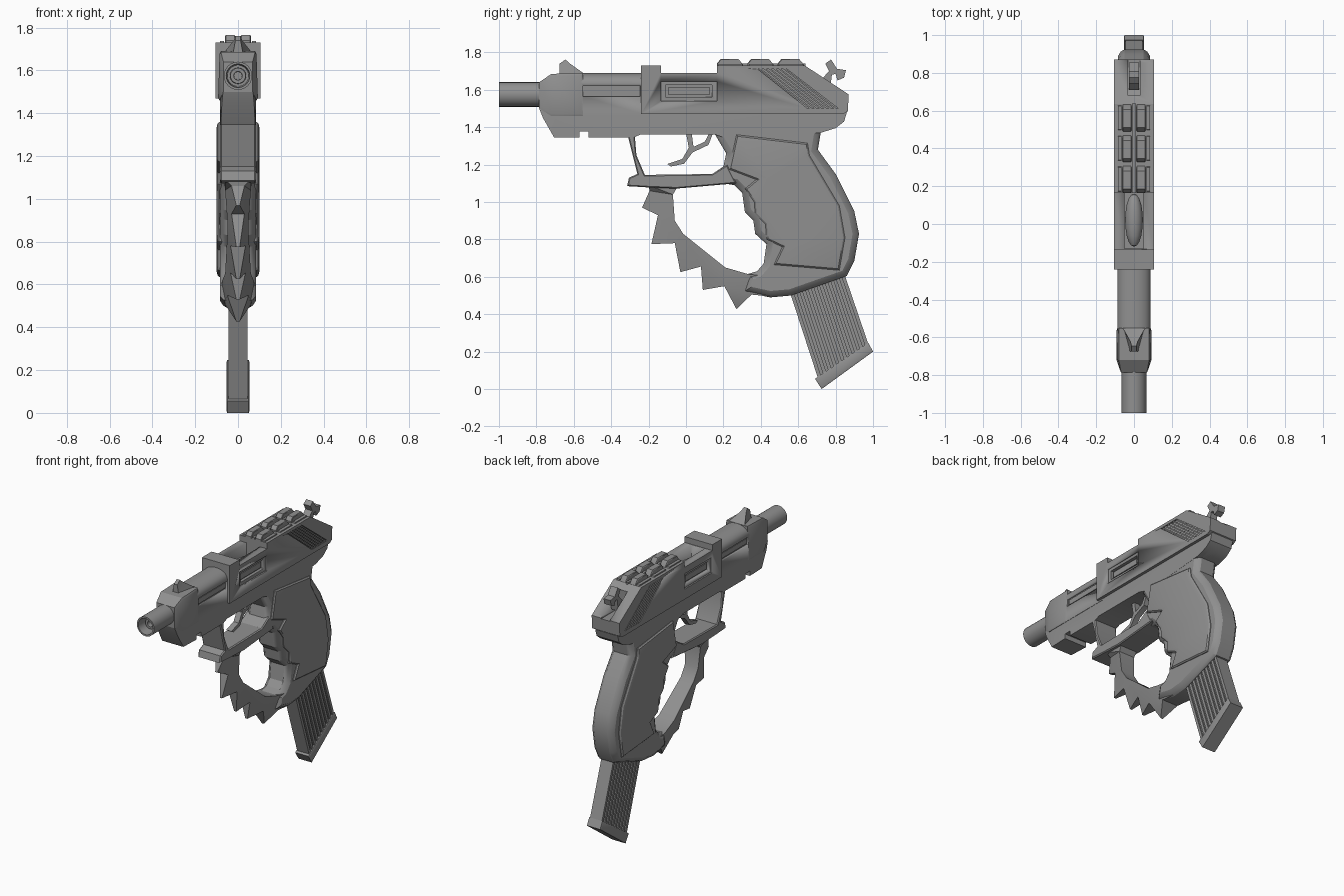
import bpy, bmesh, math
from mathutils import Vector

steel = bpy.data.materials.new("gunmetal_grey")
steel.diffuse_color = (0.28, 0.28, 0.28, 1)


def finish(name, bm, smooth=True):
    bmesh.ops.recalc_face_normals(bm, faces=bm.faces)
    me = bpy.data.meshes.new(name)
    bm.to_mesh(me)
    bm.free()
    me.materials.append(steel)
    ob = bpy.data.objects.new(name, me)
    bpy.context.collection.objects.link(ob)
    if smooth:
        bpy.ops.object.select_all(action='DESELECT')
        ob.select_set(True)
        bpy.context.view_layer.objects.active = ob
        bpy.ops.object.shade_smooth_by_angle(angle=math.radians(30))
    return ob


def prism(name, pts, w=0.1, cx=0.0, insets=()):
    """Side profile (y, z[, half width]) extruded across x; insets round the two sides."""
    bm = bmesh.new()
    sides = []
    for s in (-1, 1):
        sides.append([bm.verts.new((cx + s * (p[2] if len(p) > 2 else w), p[0], p[1])) for p in pts])
    a, b = sides
    caps = [bm.faces.new(a), bm.faces.new(b[::-1])]
    for i in range(len(pts)):
        j = (i + 1) % len(pts)
        bm.faces.new((a[j], a[i], b[i], b[j]))
    bmesh.ops.recalc_face_normals(bm, faces=bm.faces)
    for t, d in insets:
        bmesh.ops.inset_region(bm, faces=caps, thickness=t, depth=d, use_even_offset=True)
    bmesh.ops.triangulate(bm, faces=[f for f in bm.faces if len(f.verts) > 4])
    return finish(name, bm)


def rect(y0, y1, z0, z1):
    return [(y0, z0), (y1, z0), (y1, z1), (y0, z1)]


def cut(target, pts, w, cx=0.0):
    """Subtract a prism and bake the result."""
    cutter = prism("cutter", pts, w, cx)
    cutter.hide_render = True
    m = target.modifiers.new("cut", 'BOOLEAN')
    m.operation, m.object, m.solver = 'DIFFERENCE', cutter, 'EXACT'
    dg = bpy.context.evaluated_depsgraph_get()
    me = bpy.data.meshes.new_from_object(target.evaluated_get(dg))
    target.modifiers.clear()
    target.data = me
    bpy.data.objects.remove(cutter)


def recess(target, pts, face_x, depth):
    """Shallow pocket on both sides."""
    for s in (-1, 1):
        cut(target, pts, 0.1, s * (face_x - depth + 0.1))


def lathe(name, prof, z, n=24):
    """Revolve (radius, y) about a line along y."""
    bm = bmesh.new()
    rings = [[bm.verts.new((r * math.cos(2 * math.pi * k / n), y, z + r * math.sin(2 * math.pi * k / n)))
              for k in range(n)] for r, y in prof]
    for a, b in zip(rings, rings[1:]):
        for k in range(n):
            bm.faces.new((a[k], a[(k + 1) % n], b[(k + 1) % n], b[k]))
    bm.faces.new(rings[0])
    bm.faces.new(rings[-1])
    return finish(name, bm)


# hollow barrel
lathe("barrel", [(0.066, -0.7), (0.066, -1), (0.055, -1), (0.05, -0.9), (0.038, -0.9),
                 (0.036, -0.95), (0.02, -0.95), (0.018, -0.86)], 1.575)

# nose block, tapering to the muzzle
prism("nose_block", [(-0.785, 1.5, 0.068), (-0.785, 1.64, 0.068), (-0.72, 1.685, 0.08), (-0.55, 1.69, 0.08),
                     (-0.55, 1.46, 0.087), (-0.72, 1.46, 0.087)], insets=[(0.012, 0.006)])

# rounded top cover, extruded along y
bm = bmesh.new()
sec = [(0.087, 1.46)] + [(0.087 * math.cos(math.pi * k / 12), 1.635 + 0.055 * math.sin(math.pi * k / 12))
                         for k in range(13)] + [(-0.087, 1.46)]
f = bm.faces.new([bm.verts.new((x, -0.56, z)) for x, z in sec])
ext = bmesh.ops.extrude_face_region(bm, geom=[f])
bmesh.ops.translate(bm, vec=(0, 0.36, 0), verts=[v for v in ext["geom"] if isinstance(v, bmesh.types.BMVert)])
cover = finish("top_cover", bm)
recess(cover, rect(-0.55, -0.245, 1.565, 1.62), 0.087, 0.014)
prism("cover_slot_bar", rect(-0.54, -0.25, 1.575, 1.61), 0.079)

# lower frame with accessory notch
prism("frame", [(-0.785, 1.5, 0.07), (-0.765, 1.45, 0.075), (-0.705, 1.345, 0.08), (-0.57, 1.345), (-0.57, 1.378),
                (-0.52, 1.378), (-0.52, 1.345), (-0.28, 1.345), (-0.24, 1.362), (0.15, 1.362), (0.25, 1.33),
                (0.72, 1.37), (0.8, 1.395), (0.845, 1.43), (0.86, 1.48), (-0.7, 1.48)], 0.085)

# slide with port, side windows, hammer slot and serration pockets
slide = prism("slide", [(-0.24, 1.47), (-0.24, 1.73), (-0.135, 1.73), (-0.135, 1.69), (0.165, 1.69), (0.165, 1.73),
                        (0.635, 1.73), (0.855, 1.585), (0.87, 1.575), (0.865, 1.485), (0.84, 1.47)], 0.105)
cut(slide, rect(-0.13, 0.165, 1.54, 1.8), 0.05)
cut(slide, rect(0.68, 0.95, 1.57, 1.8), 0.033)
recess(slide, rect(-0.135, 0.165, 1.54, 1.645), 0.105, 0.01)
recess(slide, rect(-0.11, 0.14, 1.562, 1.625), 0.105, 0.03)
recess(slide, [(0.385, 1.71), (0.54, 1.71), (0.815, 1.5), (0.65, 1.5)], 0.105, 0.012)
prism("window_plate", rect(-0.097, 0.127, 1.574, 1.613), 0.01, 0.077)
prism("window_plate_left", rect(-0.097, 0.127, 1.574, 1.613), 0.01, -0.077)
for i in range(6):
    y = 0.392 + 0.026 * i
    prism("slide_serration", [(y, 1.71), (y + 0.013, 1.71), (y + 0.283, 1.5), (y + 0.268, 1.5)], 0.104)

# rounded chamber visible in the port
lathe("chamber", [(0.045 * math.sin(math.pi * k / 10) + 0.002, 0.02 - 0.14 * math.cos(math.pi * k / 10))
                  for k in range(11)], 1.6)

# sighting ribs on the slide
for s in (-1, 1):
    for y in (0.165, 0.328, 0.49):
        prism("sight_hump", [(y, 1.7), (y, 1.74), (y + 0.02, 1.765), (y + 0.115, 1.765), (y + 0.14, 1.735),
                             (y + 0.15, 1.7)], 0.02, s * 0.037, [(0.004, 0.003)])
        prism("outer_hump", [(y, 1.7), (y + 0.01, 1.738), (y + 0.135, 1.738), (y + 0.15, 1.7)], 0.01, s * 0.075)
prism("centre_rib", rect(0.165, 0.64, 1.7, 1.74), 0.008)

# front sight
prism("front_sight", [(-0.675, 1.67, 0.025), (-0.675, 1.74, 0.012), (-0.645, 1.762, 0.012), (-0.62, 1.74, 0.02),
                      (-0.55, 1.69, 0.06), (-0.55, 1.67, 0.06)])

# hammer
prism("hammer", [(0.71, 1.64), (0.765, 1.70), (0.745, 1.74), (0.775, 1.762), (0.808, 1.712), (0.855, 1.705),
                 (0.845, 1.665), (0.81, 1.65), (0.80, 1.685), (0.78, 1.68), (0.77, 1.6), (0.71, 1.6)], 0.026)

# grip body with rounded edges and finger grooves
prism("grip", [(0.15, 1.37), (0.215, 1.26), (0.2, 1.19), (0.14, 1.15), (0.2, 1.1), (0.26, 1.09), (0.3, 1.05),
               (0.315, 0.945), (0.36, 0.9), (0.37, 0.83), (0.43, 0.775), (0.415, 0.67), (0.38, 0.63), (0.33, 0.615),
               (0.31, 0.52), (0.45, 0.49), (0.56, 0.5), (0.86, 0.605), (0.9, 0.685), (0.925, 0.83), (0.9, 0.95),
               (0.8, 1.15), (0.705, 1.28), (0.72, 1.37), (0.8, 1.395), (0.845, 1.43), (0.83, 1.46), (0.17, 1.46)],
      0.05, insets=[(0.012, 0.02), (0.022, 0.014)])

# raised grip panel, both sides
prism("grip_panel", [(0.27, 1.36), (0.65, 1.315), (0.66, 1.25), (0.82, 0.98), (0.85, 0.81), (0.82, 0.635),
                     (0.47, 0.665), (0.515, 0.76), (0.43, 0.8), (0.425, 0.88), (0.37, 0.935), (0.365, 1.0),
                     (0.315, 1.07), (0.375, 1.12), (0.23, 1.175)], 0.088, insets=[(0.008, 0.008), (0.022, 0.005)])

# trigger guard
prism("trigger_guard", [(-0.315, 1.37), (-0.275, 1.37), (-0.265, 1.25), (-0.22, 1.145), (0.14, 1.15), (0.22, 1.2),
                        (0.27, 1.1), (-0.05, 1.072), (-0.2, 1.078), (-0.315, 1.085), (-0.305, 1.13),
                        (-0.26, 1.15)], 0.078, insets=[(0.006, 0.007)])

# spiked knuckle guard: thin at the tips, wide at the inner edge
prism("knuckle_guard", [(-0.2, 1.09, 0.06), (-0.195, 1.06, 0.03), (-0.235, 0.97, 0.008), (-0.15, 0.93, 0.03),
                        (-0.185, 0.775, 0.008), (-0.06, 0.78, 0.035), (-0.03, 0.625, 0.008), (0.08, 0.655, 0.035),
                        (0.09, 0.53, 0.008), (0.205, 0.55, 0.05), (0.27, 0.427, 0.008), (0.35, 0.505, 0.06),
                        (0.45, 0.495, 0.06), (0.45, 0.6, 0.08), (0.33, 0.615, 0.075), (0.21, 0.65, 0.06),
                        (-0.015, 0.83, 0.05), (-0.06, 0.9, 0.05), (-0.07, 1.04, 0.06), (-0.04, 1.09, 0.065)])

# trigger
prism("trigger", [(0, 1.37), (0.015, 1.29), (-0.02, 1.23), (-0.1, 1.203), (-0.08, 1.19), (-0.01, 1.205),
                  (0.035, 1.265), (0.12, 1.305), (0.145, 1.37), (0.125, 1.37), (0.1, 1.322), (0.04, 1.295),
                  (0.03, 1.37)], 0.02)

# magazine: body, long ribs, end plate
tl, tr, bl, br = Vector((0.545, 0.55)), Vector((0.835, 0.65)), Vector((0.705, 0.06)), Vector((0.975, 0.24))
prism("magazine", [tl, tr, br, bl], 0.036)
for i in range(10):
    u, v = i / 9.6, (i + 0.6) / 9.6
    prism("magazine_rib", [tl.lerp(tr, u), tl.lerp(tr, v), bl.lerp(br, v), bl.lerp(br, u)], 0.045)
prism("magazine_base", [(0.69, 0.055), (0.725, 0.0), (1.0, 0.2), (0.975, 0.248)], 0.05, insets=[(0.008, 0.004)])
